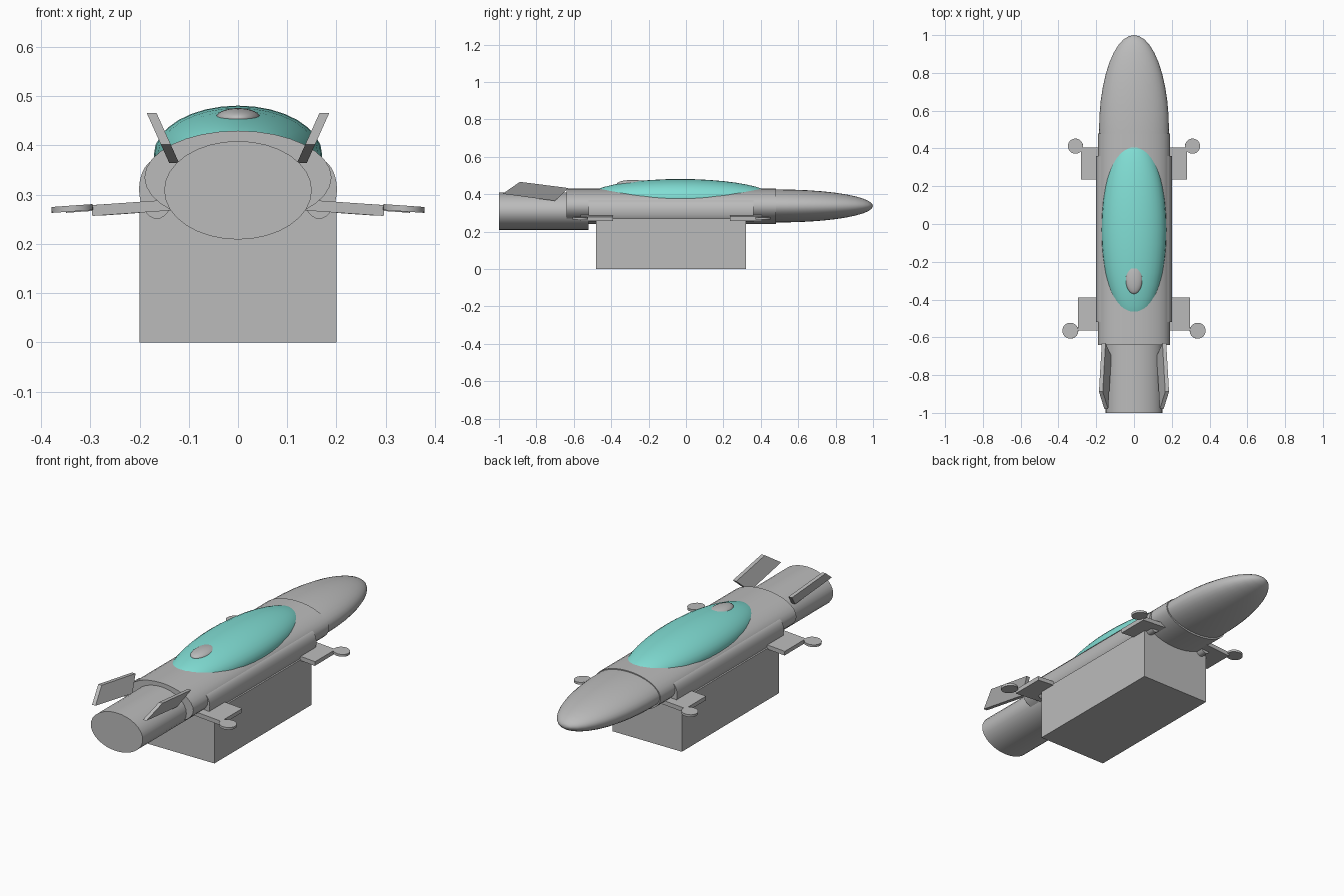
import bpy, bmesh, math
from mathutils import Matrix, Vector

if "Cube" in bpy.data.objects:
    bpy.data.objects.remove(bpy.data.objects["Cube"])


def material(name, rgb):
    m = bpy.data.materials.new(name)
    m.diffuse_color = (*rgb, 1)
    m.use_nodes = True
    m.node_tree.nodes["Principled BSDF"].inputs["Base Color"].default_value = m.diffuse_color
    return m


GREY = material("hull grey", (0.5, 0.5, 0.5))
TEAL = material("canopy teal", (0.22, 0.73, 0.66))


def finish(name, bm, mat, smooth=True):
    bmesh.ops.recalc_face_normals(bm, faces=bm.faces)
    me = bpy.data.meshes.new(name)
    bm.to_mesh(me)
    bm.free()
    me.materials.append(mat)
    ob = bpy.data.objects.new(name, me)
    bpy.context.collection.objects.link(ob)
    if smooth:
        bpy.ops.object.select_all(action='DESELECT')
        ob.select_set(True)
        bpy.context.view_layer.objects.active = ob
        bpy.ops.object.shade_smooth_by_angle(angle=math.radians(35))
    return ob


def transform(centre, scale, rot=Matrix()):
    return Matrix.Translation(centre) @ rot @ Matrix.Diagonal((*scale, 1))


def ellipsoid(name, centre, radii, mat):
    # poles lie along the length of the craft
    bm = bmesh.new()
    bmesh.ops.create_uvsphere(bm, u_segments=32, v_segments=20, radius=1)
    bm.transform(Matrix.Rotation(math.pi / 2, 4, 'X'))
    bm.transform(transform(centre, radii))
    return finish(name, bm, mat)


def tube(name, x, z, rx, rz, y0, y1):
    bm = bmesh.new()
    bmesh.ops.create_cone(bm, cap_ends=True, segments=32, radius1=1, radius2=1, depth=1)
    bm.transform(Matrix.Rotation(math.pi / 2, 4, 'X'))
    bm.transform(transform((x, (y0 + y1) / 2, z), (rx, y1 - y0, rz)))
    return finish(name, bm, GREY)


def box(name, centre, size, rot=Matrix()):
    bm = bmesh.new()
    bmesh.ops.create_cube(bm, size=1)
    bm.transform(transform(centre, size, rot))
    return finish(name, bm, GREY, False)


def disc(name, centre, radius, thick, rot):
    bm = bmesh.new()
    bmesh.ops.create_cone(bm, cap_ends=True, segments=32, radius1=radius,
                          radius2=radius, depth=thick)
    bm.transform(transform(centre, (1, 1, 1), rot))
    return finish(name, bm, GREY)


def fin(name, side):
    # swept plate leaning outward as it rises
    outline = [(-0.98, 0.402), (-0.70, 0.364), (-0.63, 0.433), (-0.888, 0.466)]
    bm = bmesh.new()
    rings = []
    for off in (-0.01, 0.01):
        rings.append([bm.verts.new((side * (0.13 + (z - 0.365) * 0.45 + off), y, z))
                      for y, z in outline])
    bm.faces.new(rings[0])
    bm.faces.new(rings[1])
    for i in range(4):
        j = (i + 1) % 4
        bm.faces.new((rings[0][i], rings[0][j], rings[1][j], rings[1][i]))
    return finish(name, bm, GREY, False)


# fuselage sections
tube("main_hull", 0, 0.335, 0.19, 0.095, -0.64, 0.48)
tube("tail_engine", 0, 0.309, 0.15, 0.1, -1.0, -0.52)
ellipsoid("nose", (0, 0.5, 0.337), (0.185, 0.5, 0.088), GREY)

# canopy with a small dome on top
ellipsoid("canopy", (0, -0.03, 0.381), (0.171, 0.5, 0.1), TEAL)
ellipsoid("canopy_dome", (0, -0.285, 0.455), (0.046, 0.085, 0.021), GREY)

# block under the hull
box("base_block", (0, -0.08, 0.135), (0.4, 0.8, 0.27))

for side, label in ((1, "right"), (-1, "left")):
    tilt = Matrix.Rotation(math.radians(4 * side), 4, 'Y')
    tube(label + "_side_pod", side * 0.165, 0.311, 0.036, 0.06, -0.52, 0.36)
    fin(label + "_tail_fin", side)
    # stub wings with discs at their tips
    for end, tip, y0, y1, dx, dy, r in (("rear", 0.297, -0.565, -0.39, 0.337, -0.565, 0.042),
                                        ("front", 0.28, 0.235, 0.405, 0.31, 0.412, 0.04)):
        root = 0.12
        box(f"{label}_{end}_wing", (side * (root + tip) / 2, (y0 + y1) / 2, 0.274),
            (tip - root, y1 - y0, 0.022), tilt)
        disc(f"{label}_{end}_wing_disc", (side * dx, dy, 0.272), r, 0.012, tilt)
